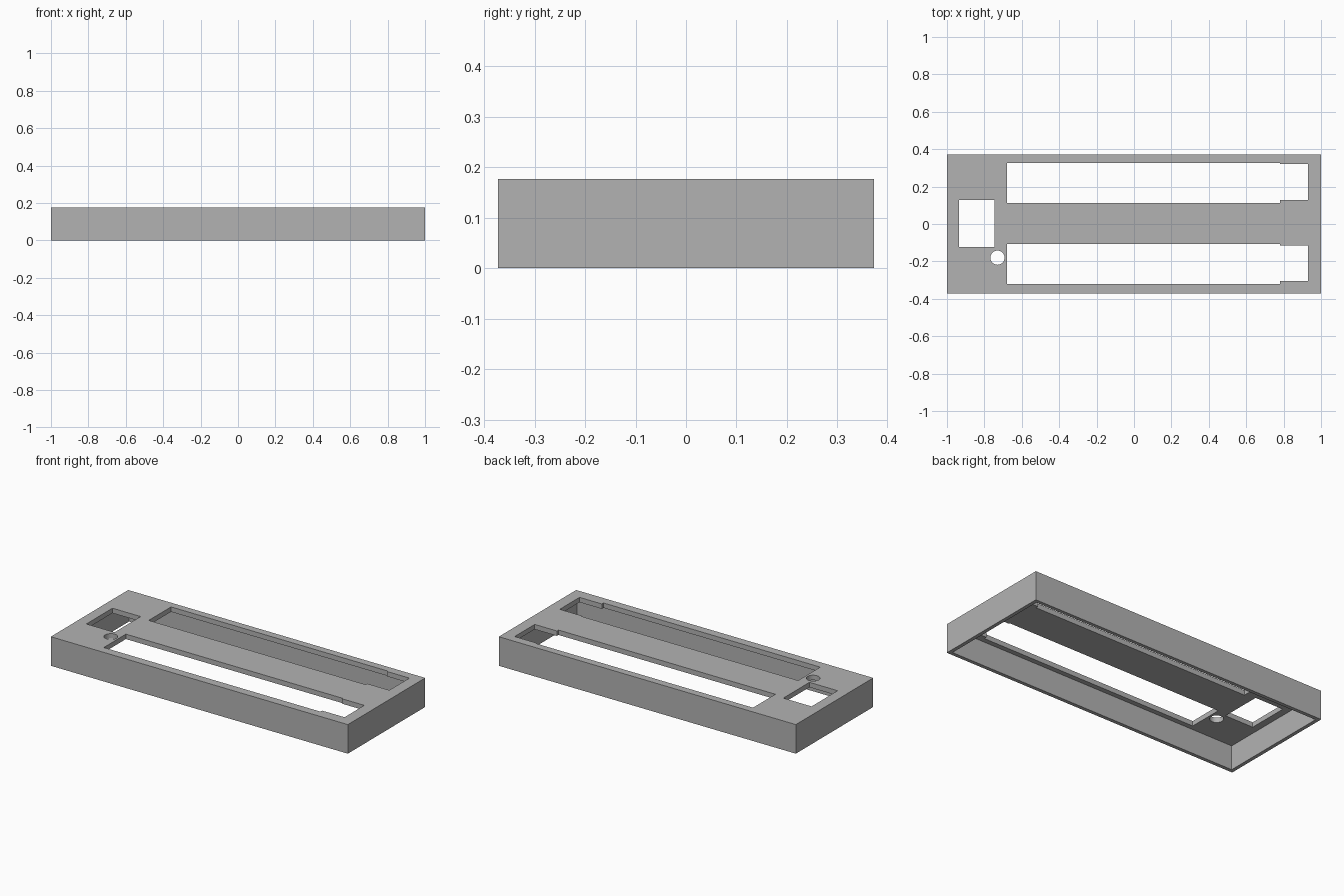
import bpy, bmesh, math

if "Cube" in bpy.data.objects:
    bpy.data.objects.remove(bpy.data.objects["Cube"], do_unlink=True)

LENGTH, WIDTH, HEIGHT = 2.0, 0.744, 0.177
WALL, PLATE = 0.022, 0.03

grey = bpy.data.materials.new("plain_grey")
grey.use_nodes = True
colour = (0.45, 0.45, 0.45, 1)
grey.diffuse_color = colour
grey.node_tree.nodes["Principled BSDF"].inputs["Base Color"].default_value = colour


def prism(name, outline, bottom, top):
    """Extrude a flat outline upwards into a solid."""
    bm = bmesh.new()
    face = bm.faces.new([bm.verts.new((x, y, bottom)) for x, y in outline])
    grown = bmesh.ops.extrude_face_region(bm, geom=[face])["geom"]
    verts = [g for g in grown if isinstance(g, bmesh.types.BMVert)]
    bmesh.ops.translate(bm, verts=verts, vec=(0, 0, top - bottom))
    bmesh.ops.recalc_face_normals(bm, faces=bm.faces)
    mesh = bpy.data.meshes.new(name)
    bm.to_mesh(mesh)
    bm.free()
    mesh.materials.append(grey)
    obj = bpy.data.objects.new(name, mesh)
    bpy.context.collection.objects.link(obj)
    return obj


def rect(x0, x1, y0, y1):
    return [(x0, y0), (x1, y0), (x1, y1), (x0, y1)]


def slot(y0, y1, end_y0, end_y1):
    """Long slot with a slightly narrower end."""
    return [(-0.68, y0), (0.78, y0), (0.78, end_y0), (0.93, end_y0),
            (0.93, end_y1), (0.78, end_y1), (0.78, y1), (-0.68, y1)]


def circle(cx, cy, radius, sides=32):
    angles = [2 * math.pi * i / sides for i in range(sides)]
    return [(cx + radius * math.cos(a), cy + radius * math.sin(a)) for a in angles]


# Outer shell
hx, hy = LENGTH / 2, WIDTH / 2
cover = prism("cover", rect(-hx, hx, -hy, hy), 0, HEIGHT)

# Underside cavity, then the openings through the top plate
cavity = rect(-hx + WALL, hx - WALL, -hy + WALL, hy - WALL)
cutters = [prism("cavity_cutter", cavity, -0.1, HEIGHT - PLATE)]
openings = {
    "back_slot": slot(0.112, 0.327, 0.127, 0.32),
    "front_slot": slot(-0.32, -0.107, -0.304, -0.114),
    "square_window": rect(-0.935, -0.745, -0.123, 0.128),
    "round_hole": circle(-0.73, -0.18, 0.038),
}
for name, outline in openings.items():
    cutters.append(prism(name + "_cutter", outline, 0.08, HEIGHT + 0.1))

for cutter in cutters:
    cutter.hide_render = True
    cut = cover.modifiers.new(cutter.name, "BOOLEAN")
    cut.operation = "DIFFERENCE"
    cut.solver = "EXACT"
    cut.object = cutter

# Bake the cuts and remove the cutters
bpy.context.view_layer.update()
graph = bpy.context.evaluated_depsgraph_get()
baked = bpy.data.meshes.new_from_object(cover.evaluated_get(graph))
cover.modifiers.clear()
cover.data = baked
for cutter in cutters:
    bpy.data.objects.remove(cutter, do_unlink=True)

# Keep edges crisp, with a smooth round hole
bpy.ops.object.select_all(action="DESELECT")
cover.select_set(True)
bpy.context.view_layer.objects.active = cover
bpy.ops.object.shade_smooth_by_angle(angle=math.radians(30))
